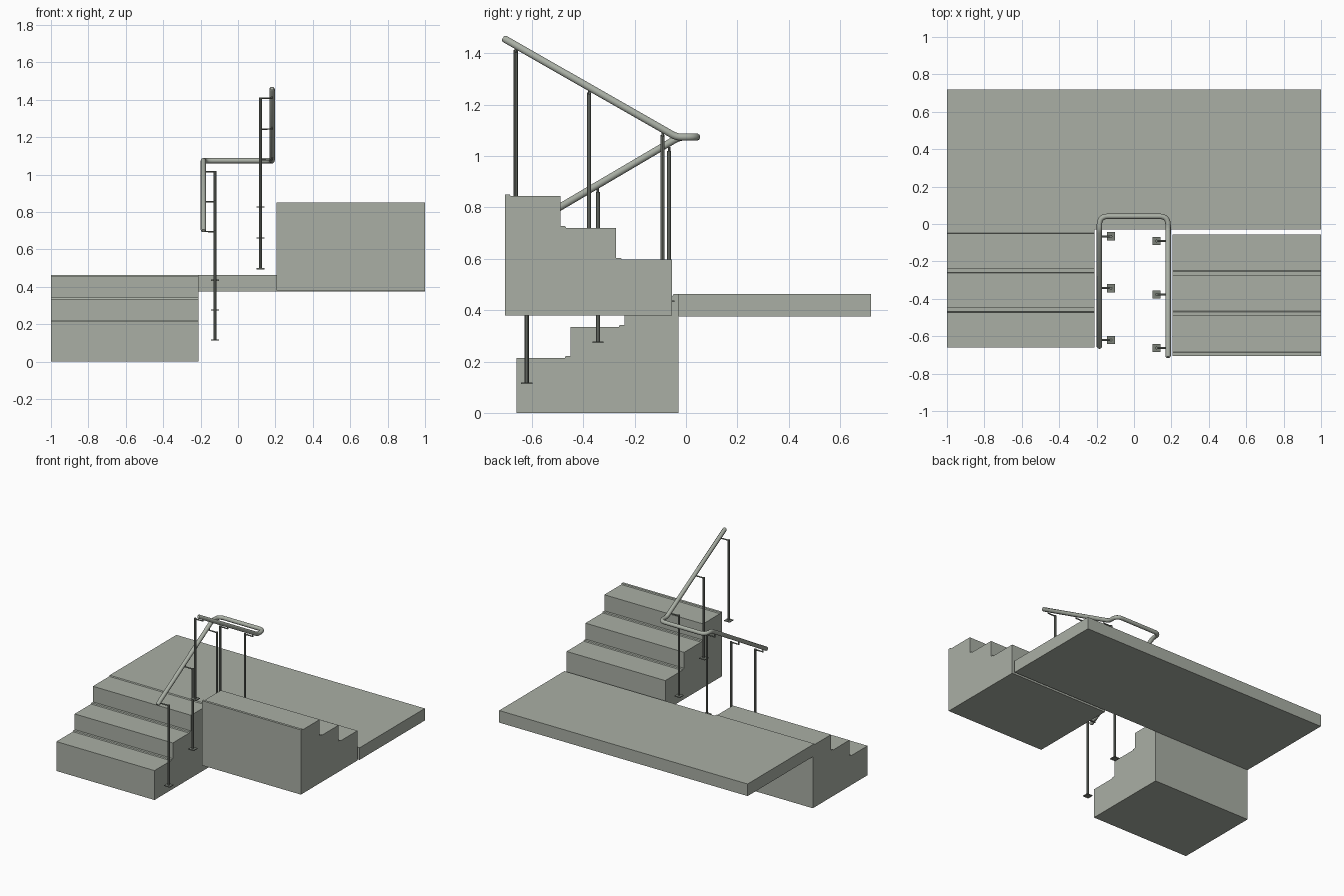
import bpy, bmesh, math
from mathutils import Vector

if "Cube" in bpy.data.objects:
    bpy.data.objects.remove(bpy.data.objects["Cube"])


def material(name, rgb):
    m = bpy.data.materials.new(name)
    m.diffuse_color = (*rgb, 1)
    m.use_nodes = True
    m.node_tree.nodes["Principled BSDF"].inputs["Base Color"].default_value = m.diffuse_color
    return m


CONCRETE = material("pale grey green", (0.40, 0.43, 0.376))
STEEL = material("dark grey green", (0.20, 0.22, 0.19))


def finish(name, bm, mat):
    bmesh.ops.recalc_face_normals(bm, faces=bm.faces)
    mesh = bpy.data.meshes.new(name)
    bm.to_mesh(mesh)
    bm.free()
    mesh.materials.append(mat)
    obj = bpy.data.objects.new(name, mesh)
    bpy.context.collection.objects.link(obj)
    return obj


def box(name, lo, hi, mat):
    bm = bmesh.new()
    bmesh.ops.create_cube(bm, size=1)
    for v in bm.verts:
        v.co = [(l + h) / 2 + c * (h - l) for l, h, c in zip(lo, hi, v.co)]
    return finish(name, bm, mat)


def extrude_x(name, profile, x0, x1, mat):
    bm = bmesh.new()
    face = bm.faces.new([bm.verts.new((x0, y, z)) for y, z in profile])
    ext = bmesh.ops.extrude_face_region(bm, geom=[face])["geom"]
    moved = [v for v in ext if isinstance(v, bmesh.types.BMVert)]
    bmesh.ops.translate(bm, verts=moved, vec=(x1 - x0, 0, 0))
    return finish(name, bm, mat)


def stairs(name, x0, x1, start, bottom, treads, run, direction):
    """Three steps climbing along y, each with a thin raised strip at its back."""
    lip, width = 0.007, 0.018
    pts = [(start, bottom)]
    for i, z in enumerate(treads):
        front = start + direction * run * i
        back = front + direction * run
        pts += [(front, z), (back - direction * (width + 0.004), z),
                (back - direction * width, z + lip), (back, z + lip)]
    pts.append((start + direction * run * len(treads), bottom))
    return extrude_x(name, pts, x0, x1, CONCRETE)


def tube(name, points, radius, mat, sides=2, taper=False):
    curve = bpy.data.curves.new(name, "CURVE")
    curve.dimensions = "3D"
    curve.bevel_depth = radius
    curve.bevel_resolution = sides
    curve.use_fill_caps = True
    spline = curve.splines.new("POLY")
    spline.points.add(len(points) - 1)
    for p, co in zip(spline.points, points):
        p.co = (*co, 1)
    if taper:
        spline.points[0].radius = spline.points[-1].radius = 0.6
    curve.materials.append(mat)
    obj = bpy.data.objects.new(name, curve)
    bpy.context.collection.objects.link(obj)
    bpy.ops.object.select_all(action="DESELECT")
    obj.select_set(True)
    bpy.context.view_layer.objects.active = obj
    bpy.ops.object.convert(target="MESH")
    bpy.ops.object.shade_smooth_by_angle(angle=math.radians(40))
    return obj


def rounded(corners, steps=6):
    """Path through corner points, each inner corner rounded by its own cut length."""
    pts = [Vector(corners[0][0])]
    for i in range(1, len(corners) - 1):
        b, cut = Vector(corners[i][0]), corners[i][1]
        a = b + (Vector(corners[i - 1][0]) - b).normalized() * cut
        c = b + (Vector(corners[i + 1][0]) - b).normalized() * cut
        for k in range(steps + 1):
            t = k / steps
            pts.append(a * (1 - t) ** 2 + b * 2 * t * (1 - t) + c * t * t)
    pts.append(Vector(corners[-1][0]))
    # short narrowing at both ends
    head = pts[0] + (pts[1] - pts[0]).normalized() * 0.007
    tail = pts[-1] + (pts[-2] - pts[-1]).normalized() * 0.007
    return [pts[0], head] + pts[1:-1] + [tail, pts[-1]]


# Landing slab and the two flights
box("landing", (-1, -0.03, 0.375), (1, 0.72, 0.463), CONCRETE)
stairs("lower_stairs", -1, -0.21, -0.66, 0, (0.214, 0.335, 0.456), 0.21, 1)
stairs("upper_stairs", 0.205, 1, -0.055, 0.38, (0.597, 0.72, 0.844), 0.2167, -1)

# Continuous handrail turning around at the landing
LEFT, RIGHT, TURN, LEVEL = -0.185, 0.182, 0.041, 1.074
tube("handrail", rounded([
    ((LEFT, -0.663, 0.70), 0),
    ((LEFT, -0.027, LEVEL), 0.02),
    ((LEFT, TURN, LEVEL), 0.045),
    ((RIGHT, TURN, LEVEL), 0.045),
    ((RIGHT, -0.037, LEVEL), 0.02),
    ((RIGHT, -0.713, 1.460), 0)]), 0.0145, CONCRETE, 3, True)


# Posts with base plates and bracket arms reaching under the rail
def post(tag, x, y, base, top, rail_x):
    box(tag + "_base_plate", (x - 0.022, y - 0.022, base - 0.003),
        (x + 0.022, y + 0.022, base + 0.003), STEEL)
    tube(tag + "_post", [(x, y, base), (x, y, top)], 0.008, STEEL)
    tube(tag + "_bracket", [(x, y, top - 0.005), (rail_x, y, top - 0.005),
                            (rail_x, y, top + 0.015)], 0.005, STEEL, 1)


for i in range(3):
    post(f"lower_{i + 1}", -0.123, -0.62 + 0.277 * i,
         0.115 + 0.16 * i, 0.70 + 0.16 * i, LEFT)
    post(f"upper_{i + 1}", 0.12, -0.091 - 0.286 * i,
         0.496 + 0.165 * i, 1.083 + 0.165 * i, RIGHT)
